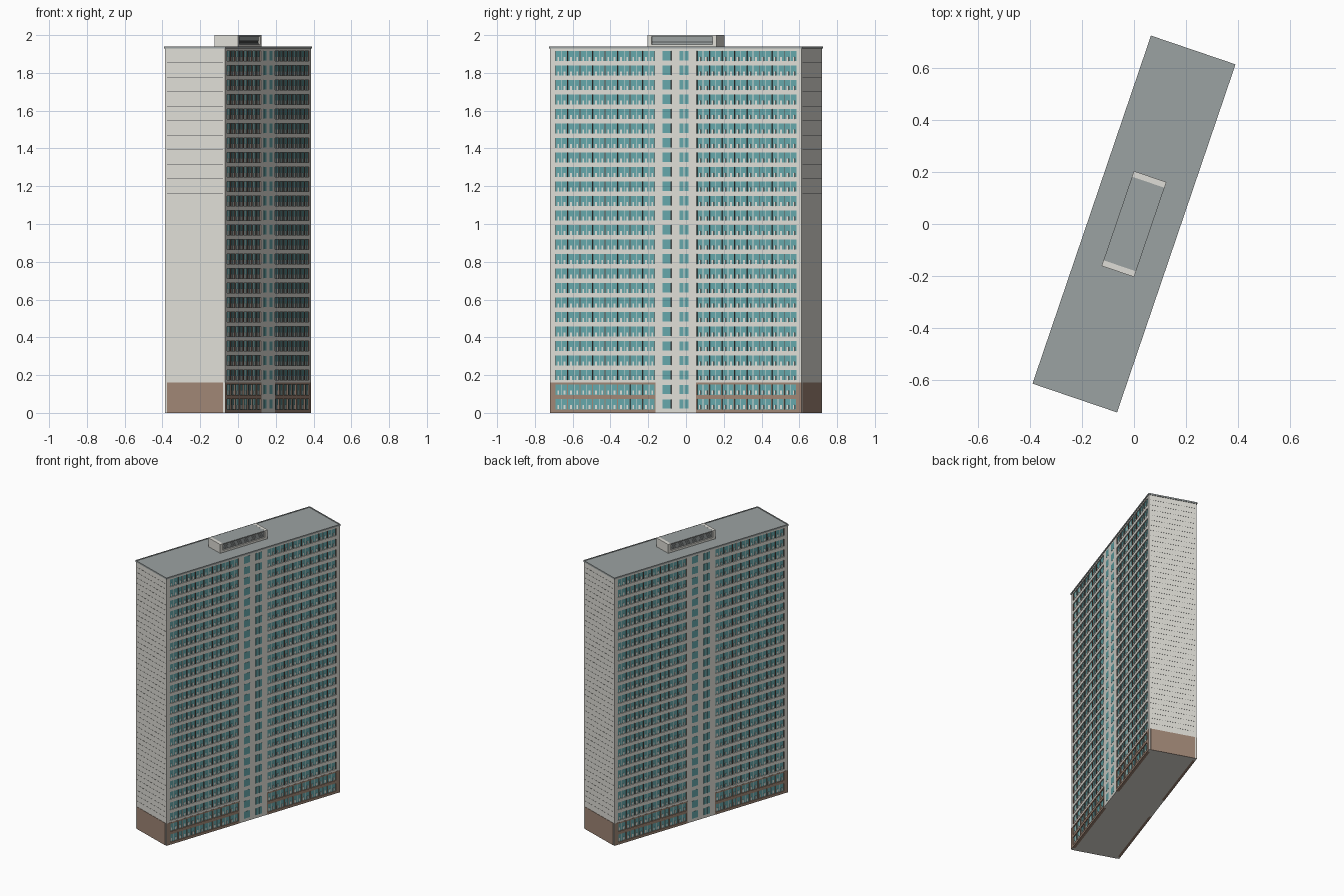
import bpy, bmesh, math

cube = bpy.data.objects.get("Cube")
if cube:
    bpy.data.objects.remove(cube, do_unlink=True)


def material(name, rgb):
    m = bpy.data.materials.new(name)
    m.use_nodes = True
    colour = (*rgb, 1.0)
    m.diffuse_color = colour
    m.node_tree.nodes["Principled BSDF"].inputs["Base Color"].default_value = colour
    return m


concrete = material("pale concrete", (0.74, 0.73, 0.68))
brown = material("brown cladding", (0.35, 0.24, 0.18))
teal = material("teal glass", (0.13, 0.39, 0.41))
roof_grey = material("roof grey", (0.33, 0.36, 0.36))
dark = material("dark metal", (0.09, 0.095, 0.095))
red_brown = material("dark red brown", (0.14, 0.075, 0.06))

YAW = math.radians(-18.8)
HALF_W, HALF_L = 0.168, 0.704
FLOORS, FLOOR_H, Z0 = 25, 0.0768, 0.01
ROOF_Z, BASE_Z = 1.93, 0.16
CORE, PIER, BAYS = 0.117, 0.676, 8
BAY = (PIER - CORE) / BAYS
GLASS_U = 0.162


class Part:
    """A named mesh gathered from boxes; u runs across the slab, v along it."""

    def __init__(self, name, mat):
        self.name, self.mat, self.bm = name, mat, bmesh.new()

    def box(self, u, v, z, both=False):
        for s in ((1, -1) if both else (1,)):
            us, vs = sorted(s * a for a in u), sorted(s * a for a in v)
            p = [self.bm.verts.new((x, y, h)) for h in z for x, y in
                 ((us[0], vs[0]), (us[1], vs[0]), (us[1], vs[1]), (us[0], vs[1]))]
            self.bm.faces.new(p[3::-1])
            self.bm.faces.new(p[4:])
            for i in range(4):
                j = (i + 1) % 4
                self.bm.faces.new((p[i], p[j], p[j + 4], p[i + 4]))

    def finish(self):
        mesh = bpy.data.meshes.new(self.name)
        self.bm.to_mesh(mesh)
        self.bm.free()
        mesh.materials.append(self.mat)
        ob = bpy.data.objects.new(self.name, mesh)
        ob.rotation_euler.z = YAW
        bpy.context.collection.objects.link(ob)


# Central body, end walls, core wall and corner piers
body = Part("building_body", concrete)
body.box((-0.15, 0.15), (-HALF_L + 0.01, HALF_L - 0.01), (0, ROOF_Z))
for v in ((PIER, HALF_L), (-HALF_L, -PIER)):
    body.box((-HALF_W, HALF_W), v, (0, ROOF_Z))
body.box((-HALF_W, HALF_W), (-CORE, CORE), (0, ROOF_Z))
body.finish()

# Brown cladding on the two lowest storeys
base = Part("base_cladding", brown)
base.box((-0.156, 0.156), (HALF_L, HALF_L + 0.002), (0, BASE_Z), True)
for side in (1, -1):
    base.box((HALF_W, HALF_W + 0.001), (side * PIER, side * HALF_L), (0, BASE_Z), True)
    base.box((HALF_W, HALF_W + 0.001), (side * (CORE - 0.004), side * CORE), (0, BASE_Z), True)

# Thin horizontal panel joints on the end walls
joints = Part("end_wall_joints", dark)
for i in range(5, 2 * FLOORS):
    z = Z0 + i * FLOOR_H / 2
    joints.box((-0.156, 0.156), (HALF_L, HALF_L + 0.0008), (z, z + 0.0008), True)
joints.finish()

# Wing facades: shallow recessed glass, floor bands, sill panels, mullions, dividers
glass = Part("wing_glass", teal)
bands = Part("floor_bands", concrete)
sills = Part("sill_panels", concrete)
fins = Part("balcony_dividers", red_brown)
mullions = Part("window_mullions", concrete)
for side in (1, -1):
    wing = (side * CORE, side * PIER)
    glass.box((0.149, GLASS_U), wing, (Z0, ROOF_Z), True)
    for k in range(FLOORS + 1):
        z = Z0 + k * FLOOR_H
        low, high = max(0, z - 0.013), min(ROOF_Z, z + 0.011)
        if k < 2:
            base.box((0.15, HALF_W + 0.001), wing, (low, z + 0.008), True)
        elif k == 2:
            base.box((0.15, HALF_W + 0.001), wing, (low, BASE_Z), True)
            bands.box((0.15, HALF_W), wing, (BASE_Z, high), True)
        else:
            bands.box((0.15, HALF_W), wing, (low, high), True)
    for b in range(BAYS + 1):
        v = side * (CORE + b * BAY)
        wide = 0.002 if b % 2 == 0 else 0.0012
        fins.box((0.15, HALF_W - 0.001), (v - wide, v + wide), (BASE_Z, ROOF_Z), True)
        base.box((0.15, HALF_W + 0.001), (v - 0.0025, v + 0.0025), (0, BASE_Z), True)
        if b == BAYS:
            continue
        # Window layout mirrors from one bay to the next
        start, step = (v, side) if b % 2 == 0 else (v + side * BAY, -side)
        for k in range(FLOORS):
            z = Z0 + k * FLOOR_H
            for a, c in ((0.012, 0.021), (0.046, 0.057)):
                sills.box((0.15, GLASS_U + 0.002), (start + step * a, start + step * c),
                          (z + 0.010, z + 0.032), True)
        m = start + step * 0.034
        mullions.box((0.15, GLASS_U + 0.002), (m - 0.0015, m + 0.0015), (Z0, ROOF_Z), True)
for part in (base, glass, bands, sills, fins, mullions):
    part.finish()

# Stair core windows
core_glass = Part("core_windows", teal)
core_trim = Part("core_window_reveals", dark)
for k in range(FLOORS):
    z = Z0 + k * FLOOR_H
    for v in ((-0.073, -0.028), (0.021, 0.044), (0.049, 0.071)):
        core_glass.box((HALF_W, HALF_W + 0.001), v, (z + 0.012, z + 0.062), True)
    core_trim.box((HALF_W, HALF_W + 0.001), (-0.028, -0.025), (z + 0.012, z + 0.062), True)
core_glass.finish()
core_trim.finish()

# Roof deck with a slim overhanging rim
rim = Part("parapet_rim", roof_grey)
ou, ov = HALF_W + 0.004, HALF_L + 0.004
for s in (1, -1):
    rim.box((s * (ou - 0.008), s * ou), (-ov, ov), (ROOF_Z - 0.002, ROOF_Z + 0.009))
    rim.box((-ou, ou), (s * (ov - 0.008), s * ov), (ROOF_Z - 0.002, ROOF_Z + 0.009))
rim.finish()
deck = Part("roof_deck", roof_grey)
deck.box((-ou + 0.008, ou - 0.008), (-ov + 0.008, ov - 0.008), (ROOF_Z - 0.001, ROOF_Z + 0.006))
deck.finish()

# Rooftop plant room: end walls, rails, louvres and flat roof
PU, PV = 0.066, 0.193
walls = Part("plant_room_walls", concrete)
walls.box((-PU, PU), (PV - 0.023, PV), (ROOF_Z, 2.0), True)
for z in ((ROOF_Z, 1.951), (1.993, 1.998)):
    walls.box((-PU, PU), (-PV + 0.02, PV - 0.02), z)
walls.finish()
core_box = Part("plant_room_core", dark)
core_box.box((-PU + 0.012, PU - 0.012), (-PV + 0.02, PV - 0.02), (1.95, 1.995))
core_box.finish()
louvres = Part("plant_room_louvres", roof_grey)
for i in range(5):
    z = 1.9515 + i * 0.0084
    louvres.box((PU - 0.013, PU - 0.008), (-PV + 0.02, PV - 0.02), (z, z + 0.0076), True)
louvres.finish()
lid = Part("plant_room_roof", roof_grey)
lid.box((-PU, PU), (-PV + 0.023, PV - 0.023), (1.9975, 1.9995))
lid.finish()
